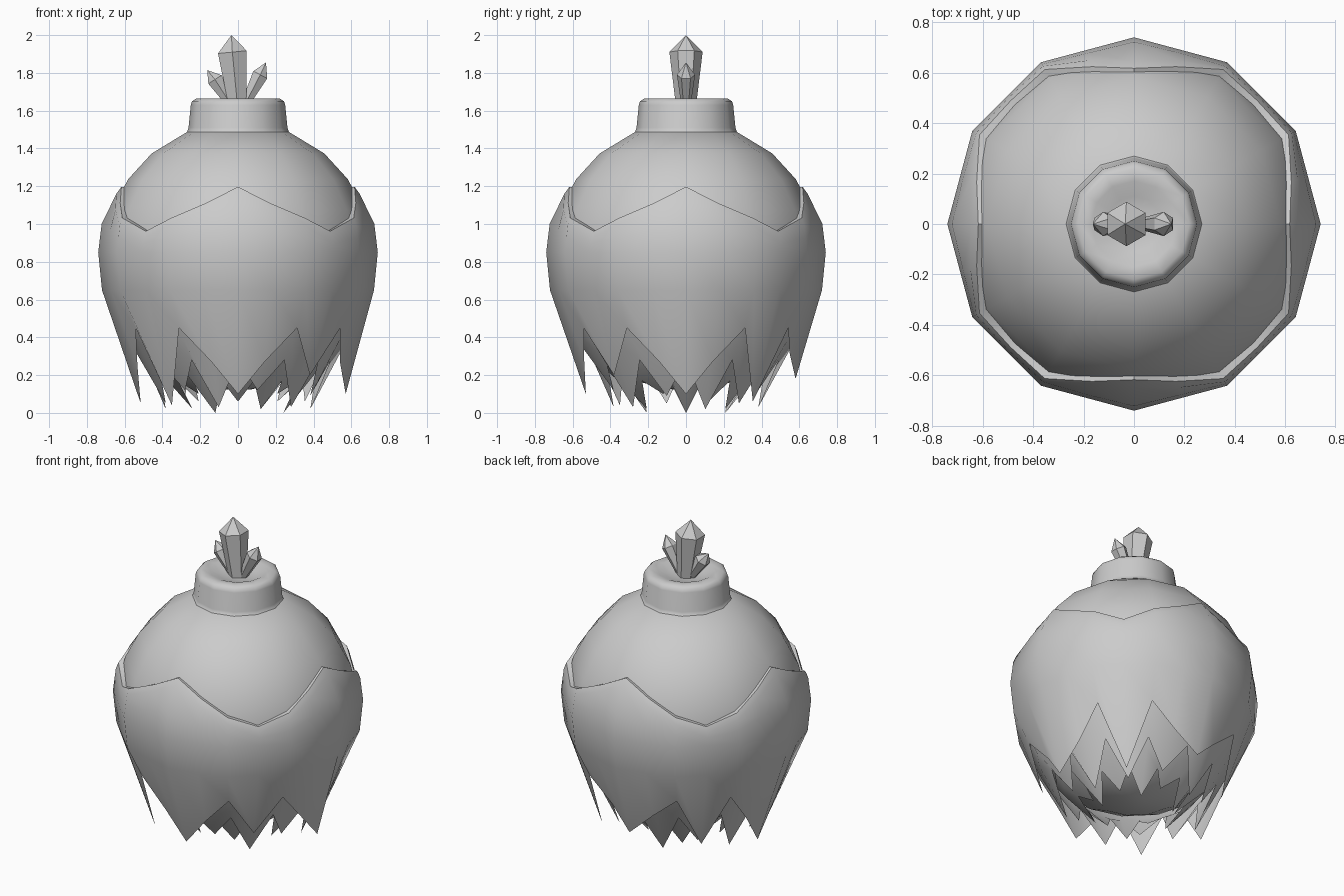
import bpy
from math import sin, cos, pi, radians
from mathutils import Vector

if "Cube" in bpy.data.objects:
    bpy.data.objects.remove(bpy.data.objects["Cube"])


def make(name, verts, faces, smooth=50):
    me = bpy.data.meshes.new(name)
    me.from_pydata(verts, [], faces)
    me.update()
    ob = bpy.data.objects.new(name, me)
    bpy.context.collection.objects.link(ob)
    if smooth:
        bpy.ops.object.select_all(action='DESELECT')
        ob.select_set(True)
        bpy.context.view_layer.objects.active = ob
        bpy.ops.object.shade_smooth_by_angle(angle=radians(smooth))
    return ob


def polar(col, r, z):
    # 24 columns; odd columns lie on the flat of a 12-sided outline, column 0 is front
    if col % 2:
        r *= cos(pi / 12)
    a = col * pi / 12
    return (r * sin(a), -r * cos(a), z)


def sheet(name, rows, smooth=50):
    # rows: top to bottom lists of (r, z), one entry for each of the 24 columns
    verts = [polar(c, *row[c]) for row in rows for c in range(24)]
    faces = []
    for i in range(len(rows) - 1):
        for c in range(24):
            d = (c + 1) % 24
            faces.append((i * 24 + c, (i + 1) * 24 + c, (i + 1) * 24 + d, i * 24 + d))
    return make(name, verts, faces, smooth)


def lathe(name, profile, n=12):
    # profile from bottom to top, both ends closed
    verts = [(r * sin(2 * pi * k / n), -r * cos(2 * pi * k / n), z)
             for r, z in profile for k in range(n)]
    faces = [(i * n + k, i * n + (k + 1) % n, (i + 1) * n + (k + 1) % n, (i + 1) * n + k)
             for i in range(len(profile) - 1) for k in range(n)]
    faces.append(tuple(range(n))[::-1])
    last = (len(profile) - 1) * n
    faces.append(tuple(range(last, last + n)))
    return make(name, verts, faces)


def interp(table, z):
    for (z0, r0), (z1, r1) in zip(table, table[1:]):
        if z1 <= z <= z0:
            return r0 + (r1 - r0) * (z - z0) / (z1 - z0)
    return table[0][1] if z > table[0][0] else table[-1][1]


# round flask body
R, C = 0.71, 0.83
body = [(R * cos(radians(a)), C + R * sin(radians(a))) for a in range(-85, 61, 15)]
lathe("flask_body", body + [(0.27, 1.487)])

# neck with a shallow dished top
lathe("flask_neck", [(0.32, 1.45), (0.27, 1.485), (0.262, 1.51), (0.25, 1.63), (0.243, 1.65),
                     (0.22, 1.665), (0.17, 1.662), (0.11, 1.635), (0.03, 1.63)])

# outer wrap: scalloped top edge, long points below
shape = [(1.22, 0.61), (1.18, 0.632), (1.04, 0.717), (0.85, 0.74), (0.65, 0.72),
         (0.45, 0.625), (0.1, 0.53), (0.0, 0.5)]
scallop = [1.185, 1.10, 1.02, 0.95, 1.02, 1.10]
long_tips = [0.10, 0.10, 0.18, 0.05]          # front, right, back, left
short_tips = [0.20, 0.06, 0.12, 0.04]         # the diagonals between them
hem = []
for c in range(24):
    q, k = divmod(c, 6)
    hem.append([long_tips[q], (long_tips[q] + 0.45) / 2, 0.45, short_tips[q], 0.45,
                (0.45 + long_tips[(q + 1) % 4]) / 2][k])
edge = [scallop[c % 6] for c in range(24)]
flare = {6: 0.57, 12: 0.58}                   # points that stick out further
rows = [
    [((R * R - (z + 0.02 - C) ** 2) ** 0.5 - 0.02, z + 0.01) for z in edge],
    [(interp(shape, z) - 0.012, z + 0.012) for z in edge],
    [(interp(shape, z - 0.025), z - 0.025) for z in edge],
    [(interp(shape, z), z) for z in [0.85 + (e - 0.85) * 0.45 for e in edge]],
    [(0.74, 0.85)] * 24,
    [(0.72, 0.65)] * 24,
    [(flare.get(c, interp(shape, z)), z) for c, z in enumerate(hem)],
]
sheet("outer_wrap", rows)


# two inner ragged layers
def ragged(name, top, notch, tip_r, tips, shift):
    low = []
    for c in range(24):
        i = c + shift
        if i % 2:
            low.append(notch)
        else:
            low.append((tip_r, tips[(i // 2) % len(tips)]))
    sheet(name, [[top] * 24, [((top[0] + notch[0]) / 2 + 0.02, (top[1] + notch[1]) / 2)] * 24, low])


ragged("middle_wrap", (0.63, 0.5), (0.49, 0.28), 0.41, [0.05, 0.12, 0.03, 0.09, 0.02], 1)
ragged("inner_wrap", (0.48, 0.3), (0.34, 0.17), 0.24, [0.06, 0.02, 0.1, 0.0], 0)


# crystals: tapered six-sided prisms with pointed tops
def crystal(name, base, shoulder, tip, r0, r1):
    base, shoulder, tip = Vector(base), Vector(shoulder), Vector(tip)
    axis = (shoulder - base).normalized()
    u = Vector((0, 1, 0))
    v = axis.cross(u)
    verts = []
    for p, r in ((base, r0), (shoulder, r1)):
        verts += [p + (u * cos(k * pi / 3) + v * sin(k * pi / 3)) * r for k in range(6)]
    verts.append(tip)
    faces = [tuple(range(6))]
    for k in range(6):
        n = (k + 1) % 6
        faces += [(k, k + 6, n + 6, n), (k + 6, 12, n + 6)]
    ob = make(name, verts, faces, 0)
    ob.data.flip_normals() if ob.data.polygons[0].normal.dot(axis) > 0 else None


crystal("crystal_main", (0, 0, 1.6), (-0.03, 0, 1.91), (-0.035, 0, 2.0), 0.05, 0.088)
crystal("crystal_right", (0.035, 0, 1.63), (0.118, 0, 1.79), (0.148, 0, 1.855), 0.025, 0.048)
crystal("crystal_left", (-0.035, 0, 1.63), (-0.122, 0, 1.765), (-0.163, 0, 1.815), 0.025, 0.048)
